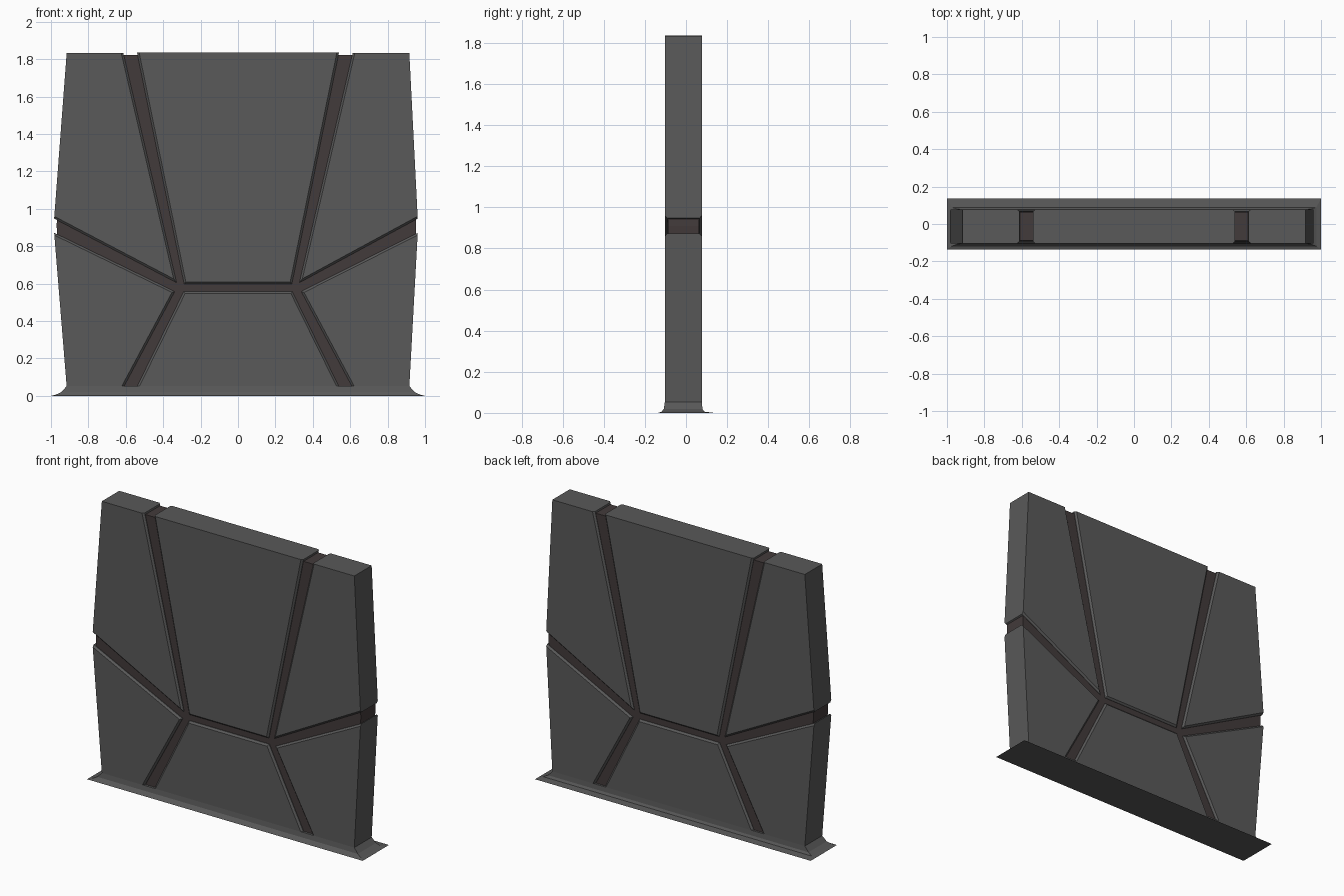
import bpy, bmesh

if "Cube" in bpy.data.objects:
    bpy.data.objects.remove(bpy.data.objects["Cube"])

FRONT, BACK = -0.103, 0.077


def material(name, color):
    m = bpy.data.materials.new(name)
    m.diffuse_color = (*color, 1)
    m.use_nodes = True
    m.node_tree.nodes["Principled BSDF"].inputs["Base Color"].default_value = m.diffuse_color
    return m


PLATE = material("dark_grey", (0.1, 0.1, 0.1))
GROOVE = material("dark_brown", (0.055, 0.043, 0.043))


def finish(name, bm, mat):
    bmesh.ops.recalc_face_normals(bm, faces=bm.faces[:])
    me = bpy.data.meshes.new(name)
    bm.to_mesh(me)
    bm.free()
    me.materials.append(mat)
    ob = bpy.data.objects.new(name, me)
    bpy.context.collection.objects.link(ob)
    return ob


def loft(bm, rings):
    """Skin a stack of closed rings and cap both ends; returns the verts."""
    vs = [[bm.verts.new(p) for p in r] for r in rings]
    n = len(rings[0])
    for a, b in zip(vs, vs[1:]):
        for i in range(n):
            j = (i + 1) % n
            bm.faces.new((a[i], a[j], b[j], b[i]))
    bm.faces.new(vs[0])
    bm.faces.new(vs[-1])
    return vs


def slab(name, pts, y0, y1, mat, groove_edges=()):
    """Extrude an x/z outline through y, chamfering the edges along grooves."""
    bm = bmesh.new()
    rings = loft(bm, [[(x, y, z) for x, z in pts] for y in (y0, y1)])
    edges = [bm.edges.get((r[i], r[(i + 1) % len(pts)]))
             for r in rings for i in groove_edges]
    if edges:
        bmesh.ops.bevel(bm, geom=edges, offset=0.011, segments=1,
                        affect='EDGES', profile=0.5)
    return finish(name, bm, mat)


# Recessed core that shows as the groove floor
slab("groove_core", [(-0.905, 0.04), (-0.97, 0.91), (-0.908, 1.822),
                     (0.908, 1.822), (0.953, 0.91), (0.905, 0.04)],
     FRONT + 0.015, BACK - 0.013, GROOVE)

# Centre plates
slab("upper_centre_plate", [(-0.54, 1.837), (-0.288, 0.598), (0.288, 0.598),
                            (0.54, 1.837)], FRONT, BACK, PLATE, (0, 1, 2))
slab("lower_centre_plate", [(-0.54, 0.05), (-0.29, 0.558), (0.29, 0.558),
                            (0.54, 0.05)], FRONT, BACK, PLATE, (0, 1, 2))

# Side plates, left bulging slightly more than right
for side, s, bulge in (("left", -1, 0.983), ("right", 1, 0.961)):
    slab(side + "_upper_plate",
         [(s * 0.613, 1.833), (s * 0.328, 0.605), (s * bulge, 0.948),
          (s * 0.916, 1.833)], FRONT, BACK, PLATE, (0, 1))
    slab(side + "_lower_plate",
         [(s * 0.61, 0.05), (s * 0.338, 0.558), (s * bulge, 0.872),
          (s * 0.916, 0.05)], FRONT, BACK, PLATE, (0, 1))

# Flared foot skirt: half width, front y, back y, height
bm = bmesh.new()
loft(bm, [[(-w, f, z), (w, f, z), (w, b, z), (-w, b, z)] for w, f, b, z in (
    (0.916, FRONT, BACK, 0.052),
    (0.945, FRONT - 0.005, BACK + 0.003, 0.02),
    (0.975, FRONT - 0.016, BACK + 0.012, 0.006),
    (1.0, -0.136, 0.136, 0.0))])
finish("foot_skirt", bm, PLATE)
